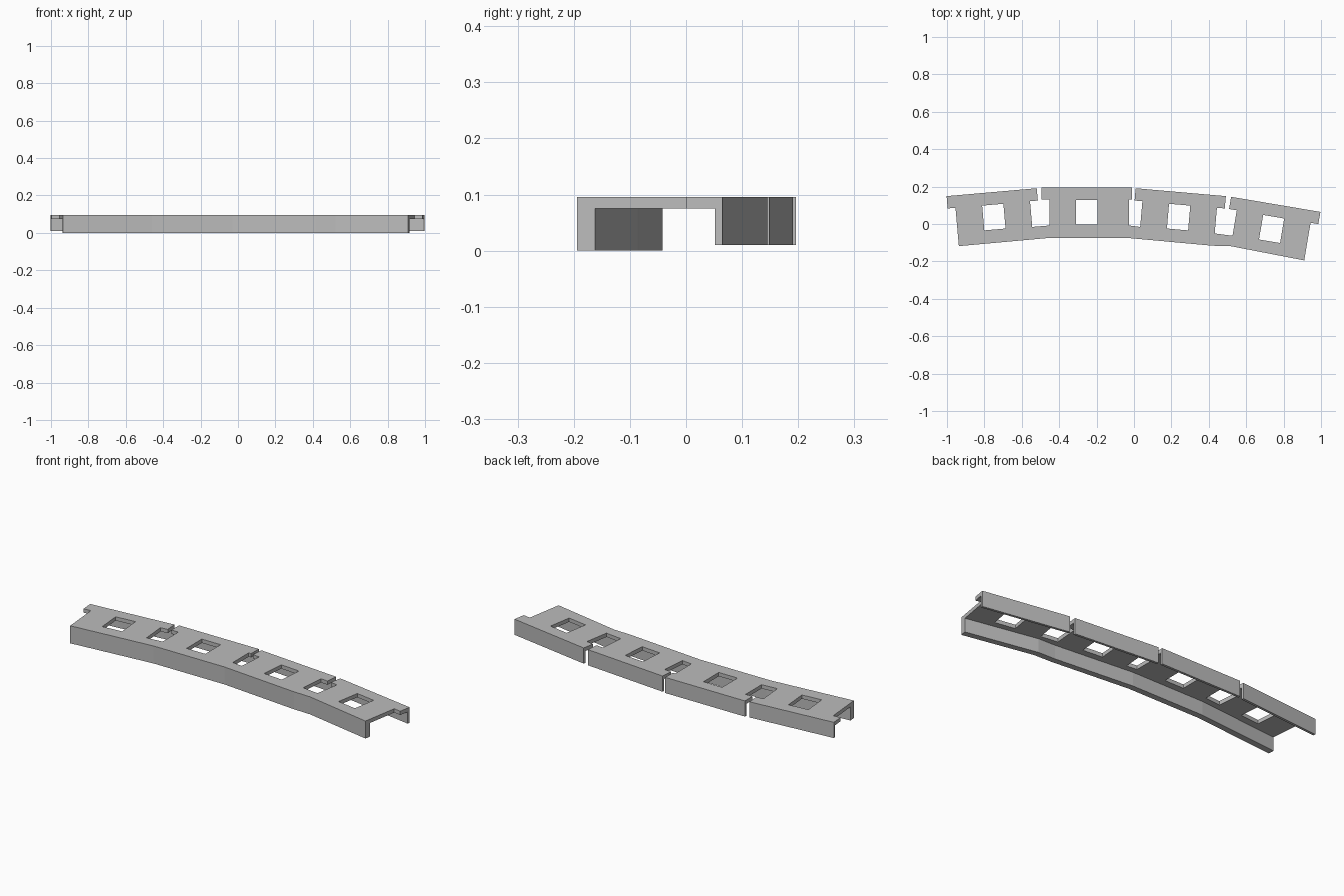
import bpy, bmesh
from math import radians
from mathutils import Matrix, Vector

cube = bpy.data.objects.get("Cube")
if cube:
    bpy.data.objects.remove(cube, do_unlink=True)

grey = bpy.data.materials.new("plain grey")
grey.use_nodes = True
colour = (0.5, 0.5, 0.5, 1)
grey.diffuse_color = colour
grey.node_tree.nodes["Principled BSDF"].inputs["Base Color"].default_value = colour

TOP, UNDER, BACK_BOTTOM = 0.096, 0.075, 0.01
HALF, SHOULDER, LIP, SLOT_END, DEPTH = 0.242, 0.2, -0.066, -0.204, -0.272

# Straight bays: back edge centre, turn in degrees, right shoulder
bays = [((-0.761, 0.17), 5, SHOULDER),
        ((-0.253, 0.196), 0, 0.227),
        ((0.25, 0.17), -5, SHOULDER),
        ((0.758, 0.105), -9.6, SHOULDER)]


def place(bay, u, v):
    return Vector(bay[0]) + Matrix.Rotation(radians(bay[1]), 2) @ Vector((u, v))


def prism(name, points, low, high):
    bm = bmesh.new()
    face = bm.faces.new([bm.verts.new((p[0], p[1], low)) for p in points])
    out = bmesh.ops.extrude_face_region(bm, geom=[face])
    tops = [g for g in out["geom"] if isinstance(g, bmesh.types.BMVert)]
    bmesh.ops.translate(bm, verts=tops, vec=(0, 0, high - low))
    bmesh.ops.recalc_face_normals(bm, faces=bm.faces)
    mesh = bpy.data.meshes.new(name)
    bm.to_mesh(mesh)
    bm.free()
    mesh.materials.append(grey)
    obj = bpy.data.objects.new(name, mesh)
    bpy.context.collection.objects.link(obj)
    return obj


# Front edge, bending between the bays
front = [place(bays[0], -SHOULDER, DEPTH), Vector((-0.46, -0.075)), Vector((-0.03, -0.075)),
         Vector((0.42, -0.116)), Vector((0.52, -0.119)), place(bays[-1], SHOULDER, DEPTH + 0.002)]

# Top plate outline, with keyhole slots between bays
outline = []
for i, bay in enumerate(bays):
    right = bay[2]
    local = [(-SHOULDER, LIP), (-HALF, LIP), (-HALF, 0), (HALF, 0), (HALF, LIP), (right, LIP)]
    if i > 0:
        local.insert(0, (-SHOULDER, SLOT_END))
    if i < len(bays) - 1:
        local.append((right, SLOT_END))
    outline += [place(bay, u, v) for u, v in local]
plate = prism("top_plate", outline + front[::-1], UNDER, TOP)

# Square windows through the plate
for bay in bays:
    corners = [place(bay, u, v) for u, v in
               ((-0.057, -0.2), (0.057, -0.2), (0.057, -0.067), (-0.057, -0.067))]
    cutter = prism("window_cutter", corners, UNDER - 0.1, TOP + 0.1)
    cutter.hide_render = True
    cut = plate.modifiers.new("window", "BOOLEAN")
    cut.operation, cut.solver, cut.object = "DIFFERENCE", "EXACT", cutter
    bpy.context.view_layer.objects.active = plate
    bpy.ops.object.modifier_apply(modifier=cut.name)
    bpy.data.objects.remove(cutter, do_unlink=True)

# Thick front flange, one continuous wall
inner = [p + Vector((0, 0.033)) for p in front]
inner[0] = place(bays[0], -SHOULDER, DEPTH + 0.033)
inner[-1] = place(bays[-1], SHOULDER, DEPTH + 0.035)
prism("front_flange", front + inner[::-1], 0, UNDER)

# Thin back flange, one piece per bay
for i, bay in enumerate(bays):
    wall = [place(bay, u, v) for u, v in
            ((-HALF, -0.013), (HALF, -0.013), (HALF, 0), (-HALF, 0))]
    prism(f"back_flange_{i + 1}", wall, BACK_BOTTOM, UNDER)
